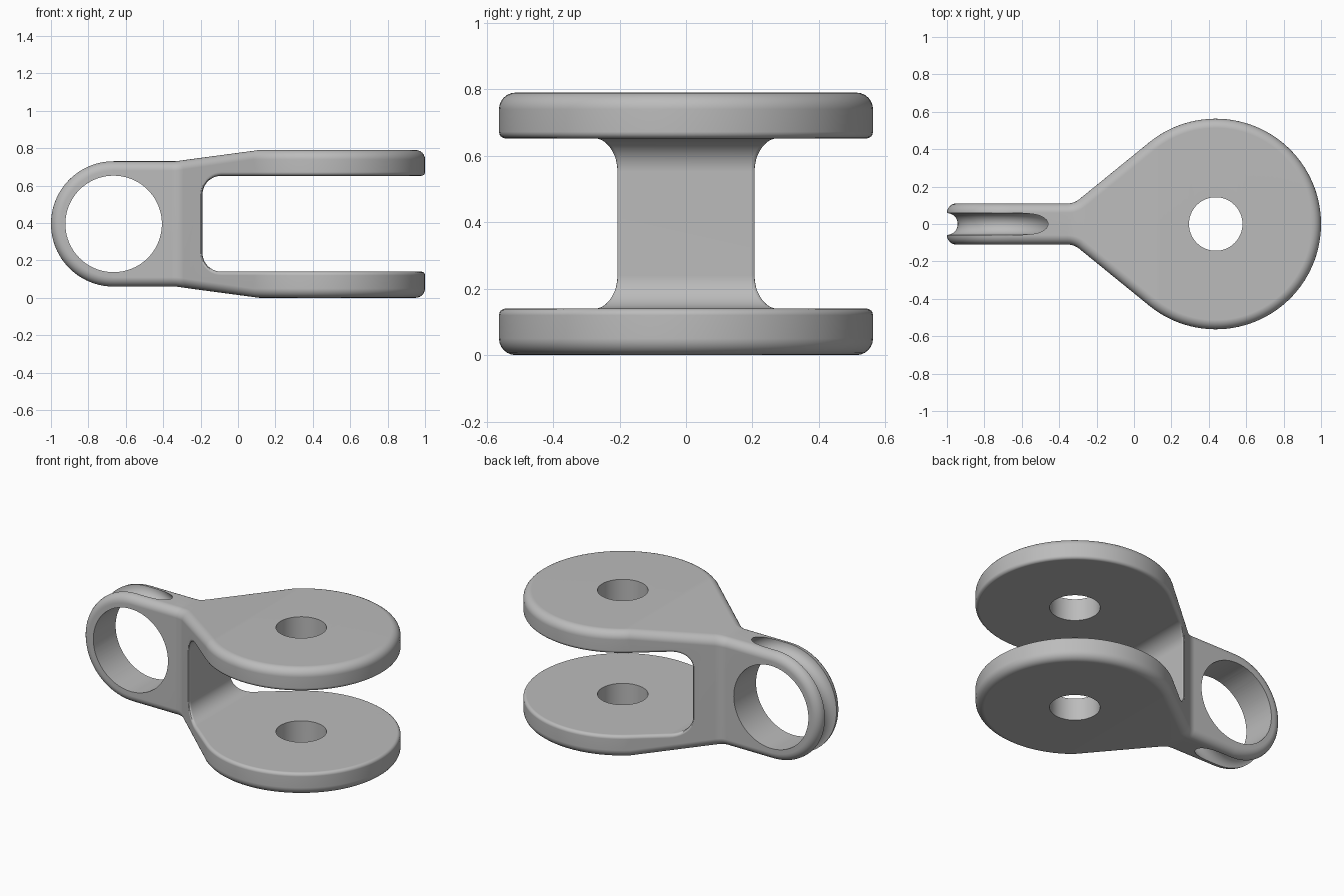
import bpy, bmesh, math
from mathutils import Vector, Matrix

if "Cube" in bpy.data.objects:
    bpy.data.objects.remove(bpy.data.objects["Cube"])

MID = 0.395            # height of the horizontal symmetry plane
EYE_X, EYE_R = -0.665, 0.335
PIN_X, PLATE_R = 0.437, 0.563
NECK_W = 0.11          # half width of the neck
ROUND, STEPS = 0.05, 6  # outer edge rounding

steel = bpy.data.materials.new("grey_metal")
steel.diffuse_color = (0.5, 0.5, 0.5, 1)
steel.use_nodes = True
steel.node_tree.nodes["Principled BSDF"].inputs["Base Color"].default_value = steel.diffuse_color


def make(name, bm):
    bmesh.ops.recalc_face_normals(bm, faces=bm.faces)
    me = bpy.data.meshes.new(name)
    bm.to_mesh(me)
    bm.free()
    ob = bpy.data.objects.new(name, me)
    bpy.context.collection.objects.link(ob)
    return ob


def apply(ob, mod):
    bpy.ops.object.select_all(action='DESELECT')
    bpy.context.view_layer.objects.active = ob
    ob.select_set(True)
    bpy.ops.object.modifier_apply(modifier=mod.name)


def cut(ob, cutter):
    mod = ob.modifiers.new("cut", 'BOOLEAN')
    mod.operation, mod.solver, mod.object = 'DIFFERENCE', 'EXACT', cutter
    apply(ob, mod)
    bpy.data.objects.remove(cutter)


def pillow(bm, path, thick, place):
    """Loft rounded sections along a half outline of (point, outward normal)."""
    arc = [math.radians(90 * k / STEPS) for k in range(STEPS + 1)]
    rings = []
    for p, n in path:
        ring = []
        for sv, st in ((1, 1), (-1, 1), (-1, -1), (1, -1)):
            for a in (arc if sv == st else arc[::-1]):
                q = p - n * ROUND * (1 - math.cos(a))
                t = thick(q.x) - ROUND * (1 - math.sin(a))
                ring.append(bm.verts.new(place(q.x, sv * q.y, st * t)))
        rings.append(ring)
    for r0, r1 in zip(rings, rings[1:]):
        for i in range(len(r0)):
            j = (i + 1) % len(r0)
            bm.faces.new((r0[i], r0[j], r1[j], r1[i]))


# Plate outline: neck fillet, straight flank tangent to the round end
corner = Vector((-0.32, NECK_W))
to_corner = corner - Vector((PIN_X, 0))
tan_a = math.atan2(to_corner.y, to_corner.x) - math.acos(PLATE_R / to_corner.length)
flank = tan_a - math.pi / 2
fil_r = 0.1
fil_x = corner.x - fil_r * math.tan(flank / 2)
plate_path = []
for k in range(7):
    f = flank * k / 6
    s, c = math.sin(f), math.cos(f)
    plate_path.append((Vector((fil_x + fil_r * s, NECK_W + fil_r * (1 - c))), Vector((-s, c))))
for k in range(41):
    a = tan_a * (1 - k / 40)
    n = Vector((math.cos(a), math.sin(a)))
    plate_path.append((Vector((PIN_X, 0)) + n * PLATE_R, n))

# Eye outline: straight neck, then half round
eye_path = [(Vector((fil_x, EYE_R)), Vector((0, 1)))]
for k in range(29):
    a = math.pi / 2 * (1 + k / 28)
    n = Vector((math.cos(a), math.sin(a) if k < 28 else 0))
    eye_path.append((Vector((EYE_X, 0)) + n * EYE_R, n))


def plate_height(x):
    f = min(1, max(0, (x + 0.33) / 0.41))
    return EYE_R + (MID - EYE_R) * f


# Body: both halves welded at the neck
bm = bmesh.new()
pillow(bm, plate_path, plate_height, lambda u, v, t: (u, v, MID + t))
pillow(bm, eye_path, lambda x: NECK_W, lambda u, v, t: (u, t, MID + v))
bmesh.ops.remove_doubles(bm, verts=bm.verts, dist=1e-4)
bmesh.ops.dissolve_degenerate(bm, edges=bm.edges, dist=1e-5)
body = make("clevis_body", bm)
body.data.materials.append(steel)

# Slot between the two plates, with rounded inner corners
x0, z0, z1, r = -0.19, 0.14, 0.652, 0.1
prof = [(1.3, z0)]
for cz, start in ((z0 + r, 270), (z1 - r, 180)):
    for k in range(11):
        a = math.radians(start - 9 * k)
        prof.append((x0 + r + r * math.cos(a), cz + r * math.sin(a)))
prof.append((1.3, z1))
bm = bmesh.new()
face = bm.faces.new([bm.verts.new((x, -0.9, z)) for x, z in prof])
ext = bmesh.ops.extrude_face_region(bm, geom=[face])
bmesh.ops.translate(bm, vec=(0, 1.8, 0),
                    verts=[v for v in ext["geom"] if isinstance(v, bmesh.types.BMVert)])
cut(body, make("slot_cutter", bm))

# Small rounding along the slot rim
mod = body.modifiers.new("rim", 'BEVEL')
mod.width, mod.segments = 0.02, 4
mod.limit_method, mod.angle_limit = 'ANGLE', math.radians(45)
mod.use_clamp_overlap = False
apply(body, mod)


def rod(name, radius, matrix):
    bm = bmesh.new()
    bmesh.ops.create_cone(bm, cap_ends=True, segments=80, radius1=radius,
                          radius2=radius, depth=2, matrix=matrix)
    return make(name, bm)


# Pin hole through both plates, and the large eye
cut(body, rod("pin_cutter", 0.143, Matrix.Translation((PIN_X, 0, MID))))
turn = Matrix.Rotation(math.pi / 2, 4, 'X')
cut(body, rod("eye_cutter", 0.258, Matrix.Translation((EYE_X, 0, MID)) @ turn))

# Half-round groove around the eye
bm = bmesh.new()
rows = []
for i in range(96):
    a = math.tau * (i + 0.37) / 96
    row = []
    for j in range(24):
        b = math.tau * (j + 0.5) / 24
        d = EYE_R + 0.058 * math.cos(b)
        row.append(bm.verts.new((EYE_X + d * math.cos(a), 0.058 * math.sin(b), MID + d * math.sin(a))))
    rows.append(row)
for i in range(96):
    p, q = rows[i], rows[(i + 1) % 96]
    for j in range(24):
        k = (j + 1) % 24
        bm.faces.new((p[j], p[k], q[k], q[j]))
cut(body, make("groove_cutter", bm))

# Smooth shading with crisp hole edges
bpy.ops.object.select_all(action='DESELECT')
bpy.context.view_layer.objects.active = body
body.select_set(True)
bpy.ops.object.shade_smooth_by_angle(angle=math.radians(30))
mod = body.modifiers.new("even_shading", 'WEIGHTED_NORMAL')
mod.keep_sharp = True
